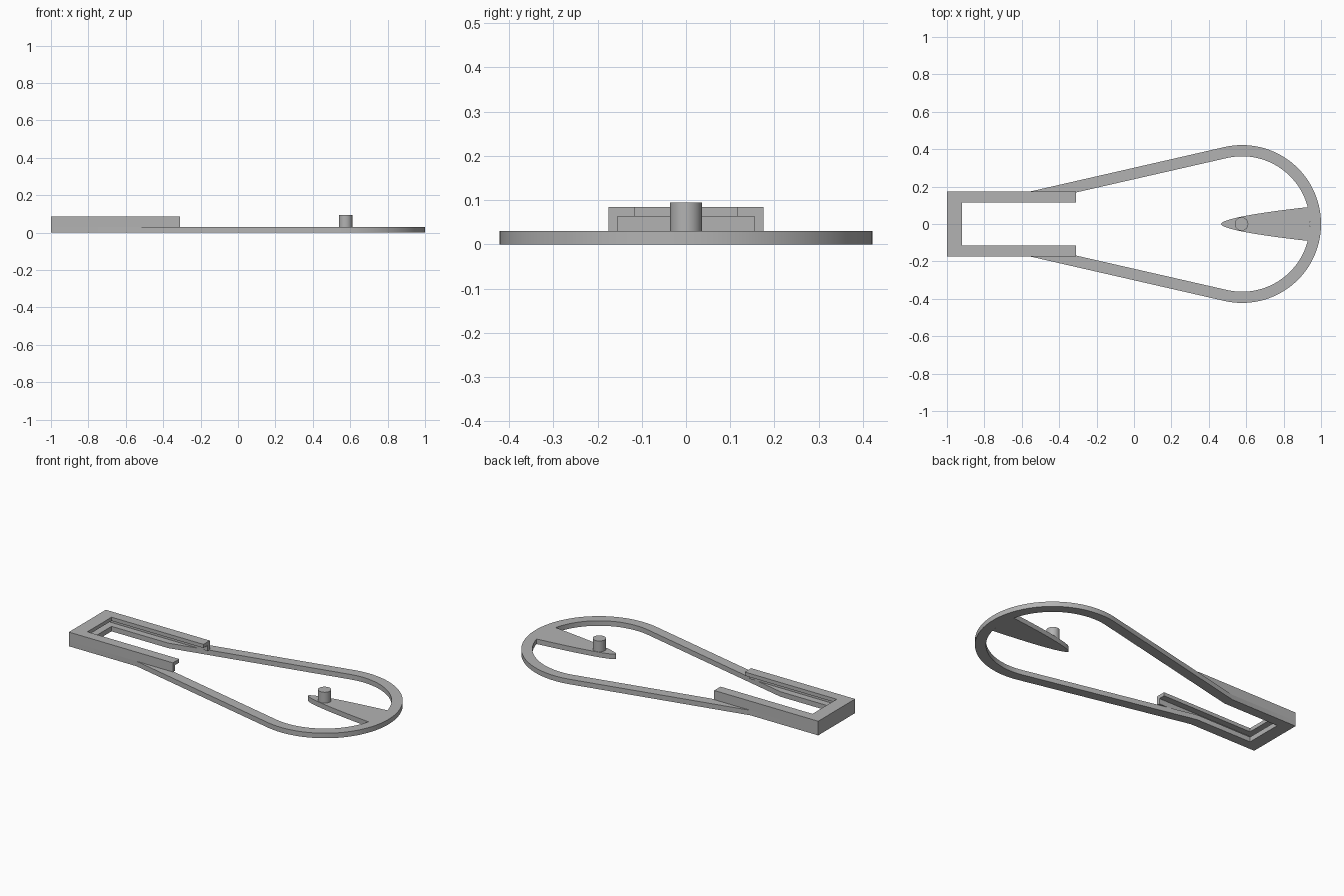
import bpy, bmesh
from math import sin, cos, radians, sqrt, asin

cube = bpy.data.objects.get("Cube")
if cube:
    bpy.data.objects.remove(cube, do_unlink=True)

grey = bpy.data.materials.new("grey plastic")
grey.use_nodes = True
COLOR = (0.45, 0.45, 0.45, 1)
grey.diffuse_color = COLOR
grey.node_tree.nodes["Principled BSDF"].inputs["Base Color"].default_value = COLOR

PLATE = 0.03      # thickness of the flat loop
LIP = 0.063       # underside of the channel lip
TOP = 0.085       # top of the channel
CX = 0.578        # centre of the round end
R_OUT, R_IN = 0.422, 0.362


def finish(name, bm, z0, z1):
    """Extrude flat faces lying at z0 up to z1 and make an object."""
    geom = bmesh.ops.extrude_face_region(bm, geom=bm.faces[:])["geom"]
    for v in geom:
        if isinstance(v, bmesh.types.BMVert):
            v.co.z = z1
    bmesh.ops.recalc_face_normals(bm, faces=bm.faces[:])
    mesh = bpy.data.meshes.new(name)
    bm.to_mesh(mesh)
    bm.free()
    mesh.materials.append(grey)
    obj = bpy.data.objects.new(name, mesh)
    bpy.context.collection.objects.link(obj)
    bpy.context.view_layer.objects.active = obj
    bpy.ops.object.select_all(action='DESELECT')
    obj.select_set(True)
    bpy.ops.object.shade_smooth_by_angle(angle=radians(30))
    return obj


def band(name, outer, inner, z0, z1, closed=False):
    """Solid strip between two matching outlines."""
    bm = bmesh.new()
    a = [bm.verts.new((x, y, z0)) for x, y in outer]
    b = [bm.verts.new((x, y, z0)) for x, y in inner]
    n = len(a)
    for i in range(n if closed else n - 1):
        j = (i + 1) % n
        bm.faces.new((a[i], a[j], b[j], b[i]))
    return finish(name, bm, z0, z1)


def prism(name, outline, z0, z1):
    bm = bmesh.new()
    bm.faces.new([bm.verts.new((x, y, z0)) for x, y in outline])
    return finish(name, bm, z0, z1)


def loop_outline(radius, x_end, x_bend, y):
    """Narrow straight end, slanted arms and round end."""
    steps, limit = 64, radians(102.8)
    arc = [(CX + radius * cos(t), radius * sin(t))
           for t in (limit * (2 * i / steps - 1) for i in range(steps + 1))]
    return [(x_end, -y), (x_bend, -y)] + arc + [(x_bend, y), (x_end, y)]


def u_outline(x_end, y):
    return [(-0.31, -y), (x_end, -y), (x_end, y), (-0.31, y)]


# Flat loop
band("flat_loop", loop_outline(R_OUT, -1, -0.55, 0.175),
     loop_outline(R_IN, -0.92, -0.545, 0.115), 0, PLATE, closed=True)

# Channel: thin wall with an overhanging lip
band("channel_wall", u_outline(-1, 0.175), u_outline(-0.98, 0.155), PLATE, LIP)
band("channel_lip", u_outline(-1, 0.175), u_outline(-0.92, 0.115), LIP, TOP)

# Tapered tongue, its root following the inside of the round end
HALF, TIP = 0.09, 0.465
root = CX + sqrt(R_IN ** 2 - HALF ** 2)
side = [(TIP + (root - TIP) * (i / 16) ** 2, HALF * (i / 16) ** 1.15) for i in range(17)]
spread = asin(HALF / R_IN)
base = [(CX + R_IN * cos(t), R_IN * sin(t))
        for t in (spread * (1 - i / 4) for i in range(1, 8))]
prism("tongue", side + base + [(x, -y) for x, y in reversed(side[1:])], 0, PLATE)

# Upright pin on the tongue
prism("pin", [(0.575 + 0.036 * cos(radians(a)), 0.036 * sin(radians(a)))
              for a in range(0, 360, 10)], PLATE, 0.095)
